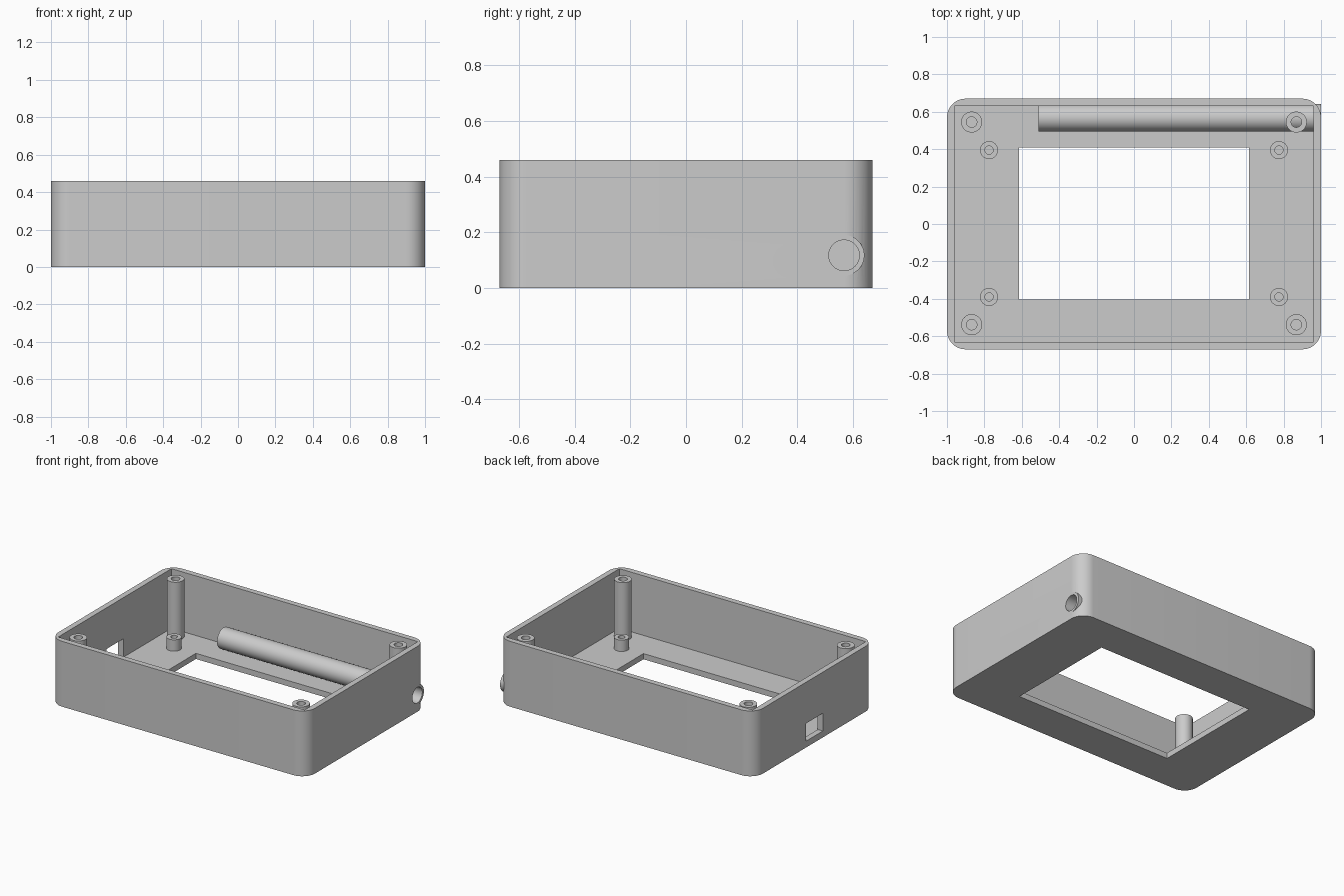
import bpy, bmesh
from math import pi, radians
from mathutils import Matrix, Vector

if "Cube" in bpy.data.objects:
    bpy.data.objects.remove(bpy.data.objects["Cube"])

# Single grey plastic
grey = bpy.data.materials.new("grey_plastic")
grey.use_nodes = True
grey.diffuse_color = (0.6, 0.6, 0.6, 1)
grey.node_tree.nodes["Principled BSDF"].inputs["Base Color"].default_value = (0.6, 0.6, 0.6, 1)

WIDTH, DEPTH, HEIGHT = 2.0, 1.34, 0.46
WALL, FLOOR, CORNER = 0.04, 0.04, 0.1
TUBE_Y, TUBE_Z, TUBE_R, BORE_R = 0.568, 0.117, 0.073, 0.055
TUBE_START = -0.51


def finish(name, bm):
    bmesh.ops.recalc_face_normals(bm, faces=bm.faces)
    mesh = bpy.data.meshes.new(name)
    bm.to_mesh(mesh)
    bm.free()
    obj = bpy.data.objects.new(name, mesh)
    bpy.context.collection.objects.link(obj)
    mesh.materials.append(grey)
    return obj


def box(name, low, high, corner=0):
    low, high = Vector(low), Vector(high)
    bm = bmesh.new()
    bmesh.ops.create_cube(bm, size=1)
    bmesh.ops.scale(bm, vec=high - low, verts=bm.verts)
    bmesh.ops.translate(bm, vec=(low + high) / 2, verts=bm.verts)
    if corner:
        upright = [e for e in bm.edges
                   if abs(e.verts[0].co.z - e.verts[1].co.z) > 0.01]
        bmesh.ops.bevel(bm, geom=upright, offset=corner, segments=12,
                        profile=0.5, affect='EDGES')
    return finish(name, bm)


def revolve(name, profile, matrix, closed=False):
    """Spin (radius, height) points around z, then place with a matrix."""
    bm = bmesh.new()
    verts = [bm.verts.new((r, 0, h)) for r, h in profile]
    edges = [bm.edges.new(pair) for pair in zip(verts, verts[1:])]
    if closed:
        edges.append(bm.edges.new((verts[-1], verts[0])))
    bmesh.ops.spin(bm, geom=verts + edges, cent=(0, 0, 0), axis=(0, 0, 1),
                   angle=2 * pi, steps=48)
    bmesh.ops.remove_doubles(bm, verts=bm.verts, dist=1e-5)
    bmesh.ops.transform(bm, matrix=matrix, verts=bm.verts)
    return finish(name, bm)


def activate(obj):
    bpy.ops.object.select_all(action='DESELECT')
    obj.select_set(True)
    bpy.context.view_layer.objects.active = obj


def cut(obj, cutter):
    cutter.hide_render = True
    mod = obj.modifiers.new("cut", 'BOOLEAN')
    mod.operation, mod.solver, mod.object = 'DIFFERENCE', 'EXACT', cutter
    activate(obj)
    bpy.ops.object.modifier_apply(modifier=mod.name)
    bpy.data.objects.remove(cutter)


def smooth(obj):
    activate(obj)
    bpy.ops.object.shade_smooth_by_angle(angle=radians(30))


along_x = Matrix.Translation((0, TUBE_Y, TUBE_Z)) @ Matrix.Rotation(pi / 2, 4, 'Y')


def tube_cutter():
    return revolve("tube_cutter", [(0, TUBE_START), (TUBE_R, TUBE_START),
                                   (TUBE_R, 1.1), (0, 1.1)], along_x)


# Open tray: rounded outside, square inside, screen window and side port
x, y = WIDTH / 2, DEPTH / 2
case = box("case_shell", (-x, -y, 0), (x, y, HEIGHT), CORNER)
cut(case, box("cavity", (WALL - x, WALL - y, FLOOR), (x - WALL, y - WALL, 1)))
cut(case, box("window", (-0.615, -0.405, -0.1), (0.615, 0.41, 0.1)))
cut(case, box("port", (-1.1, -0.095, 0.045), (-0.9, 0.095, 0.17)))
cut(case, tube_cutter())
smooth(case)

# Side tube, open at the right wall and closed inside
smooth(revolve("side_tube", [(0, TUBE_START), (TUBE_R, TUBE_START), (TUBE_R, x),
                             (BORE_R, x), (BORE_R, TUBE_START + WALL),
                             (0, TUBE_START + WALL)], along_x))

# Tall corner posts for the lid and short standoffs around the window
for label, px, ys, outer, inner, top in (
        ("corner_post", 0.868, (-0.538, 0.545), 0.056, 0.028, 0.447),
        ("standoff", 0.775, (-0.39, 0.395), 0.048, 0.022, 0.12)):
    for side, sx in (("left", px), ("right", -px)):
        for end, sy in zip(("front", "back"), ys):
            ring = [(outer, FLOOR), (outer, top), (inner, top), (inner, FLOOR)]
            post = revolve(f"{label}_{end}_{side}", ring,
                           Matrix.Translation((sx, sy, 0)), closed=True)
            if label == "corner_post" and sx > 0 and sy > 0:
                cut(post, tube_cutter())
            smooth(post)
